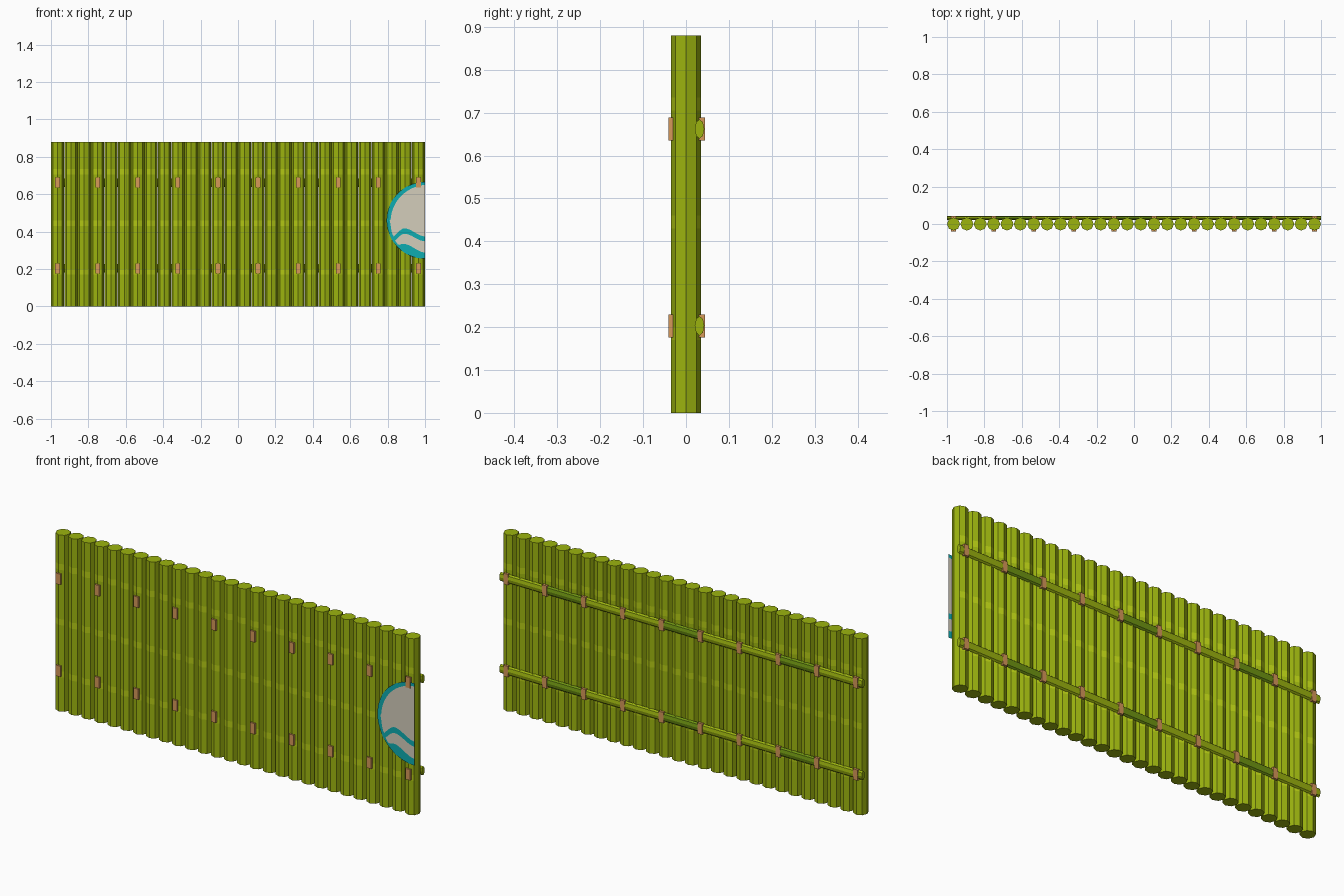
import bpy, bmesh, math

if "Cube" in bpy.data.objects:
    bpy.data.objects.remove(bpy.data.objects["Cube"])


def material(name, rgb):
    m = bpy.data.materials.new(name)
    lin = [((c / 255 + 0.055) / 1.055) ** 2.4 if c > 10 else c / 255 / 12.92 for c in rgb]
    m.diffuse_color = (*lin, 1)
    m.use_nodes = True
    m.node_tree.nodes["Principled BSDF"].inputs["Base Color"].default_value = m.diffuse_color
    return m


GREEN = material("bamboo green", (156, 180, 15))
LIGHT = material("node light green", (178, 200, 20))
DARK = material("shoot dark green", (112, 150, 18))
TAN = material("rope tan", (214, 152, 90))
CREAM = material("emblem cream", (212, 205, 187))
TEAL = material("emblem teal", (14, 172, 177))


def finish(name, bm, mats, normals=True):
    if normals:
        bmesh.ops.recalc_face_normals(bm, faces=bm.faces)
    me = bpy.data.meshes.new(name)
    bm.to_mesh(me)
    bm.free()
    for m in mats:
        me.materials.append(m)
    ob = bpy.data.objects.new(name, me)
    bpy.context.collection.objects.link(ob)
    return ob


def loft(bm, rings, mat_rule):
    """Skin a list of rings and cap both ends; mat_rule(segment, side) -> index."""
    rows = [[bm.verts.new(p) for p in r] for r in rings]
    n = len(rows[0])
    for s in range(len(rows) - 1):
        for i in range(n):
            j = (i + 1) % n
            f = bm.faces.new((rows[s][i], rows[s][j], rows[s + 1][j], rows[s + 1][i]))
            f.material_index = mat_rule(s, i)
    bm.faces.new(rows[0])
    bm.faces.new(rows[-1])


def box(bm, lo, hi):
    ring = lambda z: [(lo[0], lo[1], z), (hi[0], lo[1], z), (hi[0], hi[1], z), (lo[0], hi[1], z)]
    loft(bm, [ring(lo[2]), ring(hi[2])], lambda s, i: 0)


COUNT, RADIUS, HEIGHT = 28, 0.035, 0.88
STEP = 2 * (1 - RADIUS) / (COUNT - 1)
cane_x = [-1 + RADIUS + i * STEP for i in range(COUNT)]
OCT = [(math.cos(i * math.pi / 4), math.sin(i * math.pi / 4)) for i in range(8)]

# upright canes with paler node bands on front and back faces
bm = bmesh.new()
levels = [0, 0.17, 0.20, 0.43, 0.46, 0.705, 0.735, HEIGHT]
for x in cane_x:
    rings = [[(x + RADIUS * c, RADIUS * s, z) for c, s in OCT] for z in levels]
    loft(bm, rings, lambda s, i: 1 if s % 2 and i in (1, 2, 5, 6) else 0)
finish("upright_canes", bm, [GREEN, LIGHT])

# two cross rails at the back, with darker stretches between some ties
tie_x = cane_x[::3]
for name, z in (("lower_rail", 0.203), ("upper_rail", 0.662)):
    bm = bmesh.new()
    xs = [-1] + tie_x[1:-1] + [1]
    rings = [[(x, 0.0315 + 0.0112 * c, z + 0.0225 * s) for c, s in OCT] for x in xs]
    loft(bm, rings, lambda s, i: 1 if s % 3 == 1 else 0)
    finish(name, bm, [GREEN, DARK])

# rope ties: a pad on the front of every third cane and one over the rail
bm = bmesh.new()
for x in tie_x:
    for z in (0.203, 0.662):
        box(bm, (x - 0.0125, -0.0405, z - 0.027), (x + 0.0125, -0.024, z + 0.027))
        box(bm, (x - 0.0125, 0.028, z - 0.027), (x + 0.0125, 0.0440, z + 0.027))
finish("rope_ties", bm, [TAN])


# half-round emblem plate, striped column by column
def lerp(points, x):
    for (x0, z0), (x1, z1) in zip(points, points[1:]):
        if x <= x1:
            t = max(0, (x - x0) / (x1 - x0))
            t = t * t * (3 - 2 * t)
            return z0 + (z1 - z0) * t
    return points[-1][1]


def arc(cx, cz, r, x):
    h = math.sqrt(max(0, r * r - (cx - x) ** 2))
    return cz - h, cz + h


WAVES = [
    [(0.80, 0.355), (0.89, 0.417), (1.0, 0.374)],
    [(0.80, 0.325), (0.89, 0.388), (1.0, 0.348)],
    [(0.80, 0.305), (0.885, 0.334), (1.0, 0.288)],
]


def bounds(x):
    low, high = arc(1.0, 0.46, 0.205, x)
    ilow, ihigh = arc(1.015, 0.45, 0.2, x)
    if x <= 0.815:
        ilow = ihigh = 0.46
    zs = [high, ihigh] + [max(lerp(w, x), ilow) for w in WAVES] + [low]
    for i in range(1, len(zs)):
        zs[i] = max(low, min(zs[i], zs[i - 1]))
    return zs


bm = bmesh.new()
N = 28
cols = [1 - 0.205 * math.cos(math.pi / 2 * i / N) for i in range(N + 1)]
Y = -0.0365
for x0, x1 in zip(cols, cols[1:]):
    a, b = bounds(x0), bounds(x1)
    for k in range(5):
        if a[k] - a[k + 1] < 1e-5 and b[k] - b[k + 1] < 1e-5:
            continue
        pts = [(x0, Y, a[k + 1]), (x1, Y, b[k + 1]), (x1, Y, b[k]), (x0, Y, a[k])]
        f = bm.faces.new([bm.verts.new(p) for p in pts])
        f.material_index = 1 if k % 2 == 0 else 0
bmesh.ops.remove_doubles(bm, verts=bm.verts, dist=1e-5)
finish("emblem_plate", bm, [CREAM, TEAL], normals=False)
